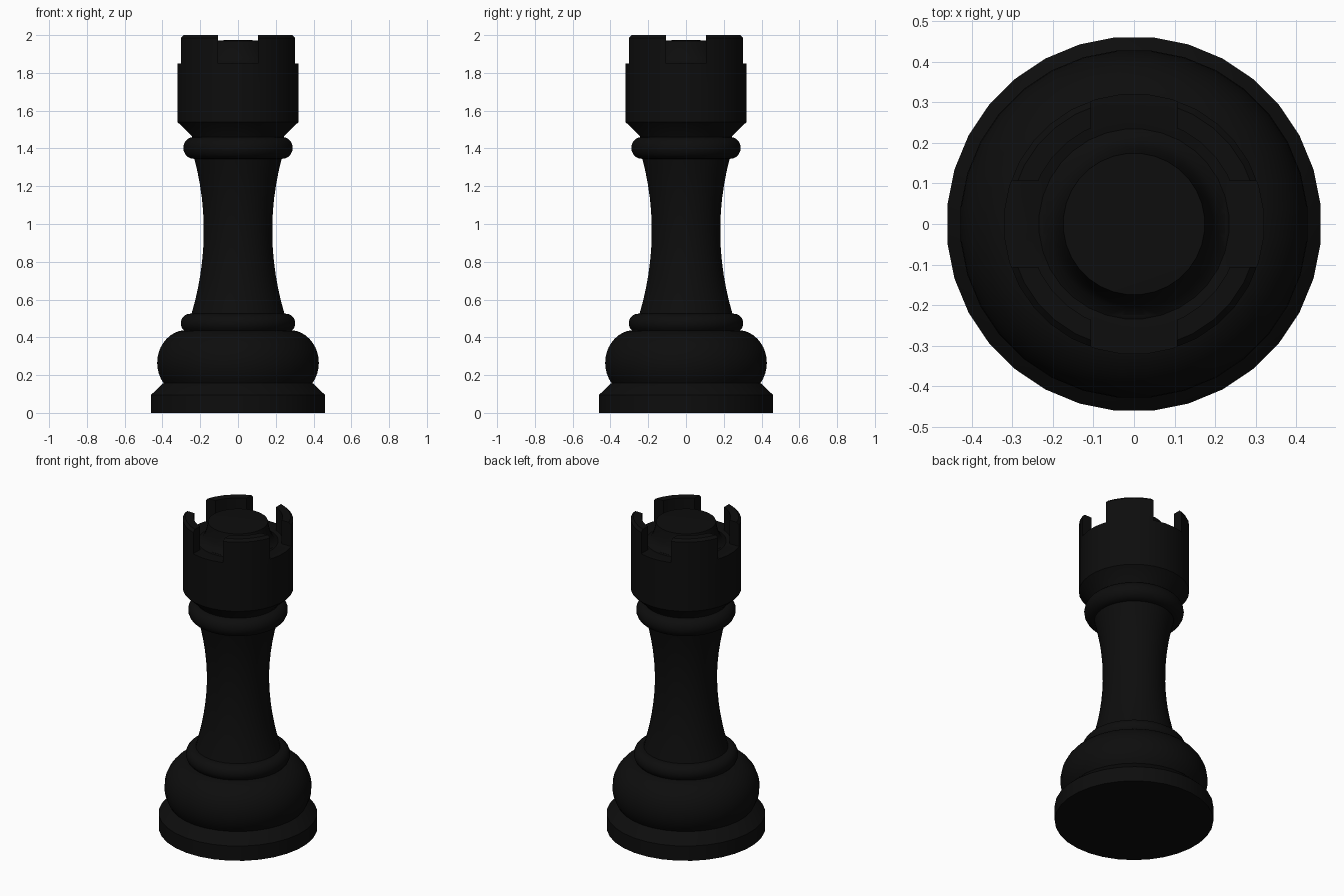
import bpy, bmesh, math

if "Cube" in bpy.data.objects:
    bpy.data.objects.remove(bpy.data.objects["Cube"])

N = 32
black = bpy.data.materials.new("black")
black.diffuse_color = (0.004, 0.004, 0.004, 1)
black.use_nodes = True
black.node_tree.nodes["Principled BSDF"].inputs["Base Color"].default_value = black.diffuse_color


def arc(cr, cz, rr, rz, a0, a1, n):
    """Points on an elliptical arc in the (radius, height) plane."""
    pts = []
    for i in range(n + 1):
        a = math.radians(a0 + (a1 - a0) * i / n)
        pts.append((cr + rr * math.cos(a), cz + rz * math.sin(a)))
    return pts


def lathe(name, profile):
    """Spin a profile that starts and ends on the axis."""
    bm = bmesh.new()
    rings = []
    for r, z in profile:
        if r < 1e-5:
            rings.append([bm.verts.new((0, 0, z))] * N)
        else:
            rings.append([bm.verts.new((r * math.cos(t), r * math.sin(t), z))
                          for t in (2 * math.pi * (i + 0.5) / N for i in range(N))])
    for a, b in zip(rings, rings[1:]):
        for i in range(N):
            j = (i + 1) % N
            bm.faces.new(list(dict.fromkeys((a[i], a[j], b[j], b[i]))))
    bmesh.ops.recalc_face_normals(bm, faces=bm.faces)
    me = bpy.data.meshes.new(name)
    bm.to_mesh(me)
    bm.free()
    ob = bpy.data.objects.new(name, me)
    bpy.context.collection.objects.link(ob)
    me.materials.append(black)
    return ob


def smooth(ob):
    bpy.ops.object.select_all(action='DESELECT')
    ob.select_set(True)
    bpy.context.view_layer.objects.active = ob
    bpy.ops.object.shade_smooth_by_angle(angle=math.radians(35))


# Body: foot, bulge, lower bead, waisted column, collar bead
body = [(0, 0), (0.463, 0), (0.463, 0.095), (0.40, 0.155)]
body += arc(0.27, 0.265, 0.16, 0.175, -38, 75, 12)
body += arc(0.255, 0.475, 0.05, 0.05, -50, 90, 7)
body += [(0.247, 0.525)]
for i in range(1, 13):
    z = 0.525 + 0.82 * i / 12
    d = z - 0.965
    k = 0.065 / 0.44 ** 2 if d < 0 else 0.05 / 0.38 ** 2
    body.append((0.182 + k * d * d, z))
body += arc(0.235, 1.403, 0.056, 0.058, -90, 90, 10)
body += [(0, 1.461)]
smooth(lathe("body", body))

# Crown: flared cup, rim wall, moat and raised central disc
crown = [(0, 1.45), (0.24, 1.45), (0.245, 1.465), (0.322, 1.54), (0.322, 1.985),
         (0.307, 2.0), (0.26, 2.0), (0.26, 1.85), (0.235, 1.845),
         (0.21, 1.86), (0.193, 1.89), (0.182, 1.93), (0.175, 1.97), (0, 1.975)]
tower = lathe("crown", crown)

# Four notches leave the battlements on the diagonals
for k in range(4):
    a = k * math.pi / 2
    bpy.ops.mesh.primitive_cube_add(
        size=1, location=(0.37 * math.cos(a), 0.37 * math.sin(a), 2.0), rotation=(0, 0, a))
    cut = bpy.context.object
    cut.name = "notch_cutter"
    cut.scale = (0.29, 0.212, 0.302)
    cut.hide_render = True
    cut.hide_set(True)
    mod = tower.modifiers.new("notch", 'BOOLEAN')
    mod.operation = 'DIFFERENCE'
    mod.solver = 'EXACT'
    mod.object = cut
bpy.context.view_layer.update()
dg = bpy.context.evaluated_depsgraph_get()
tower.data = bpy.data.meshes.new_from_object(tower.evaluated_get(dg))
tower.modifiers.clear()
for ob in [o for o in bpy.data.objects if o.name.startswith("notch_cutter")]:
    bpy.data.objects.remove(ob)
smooth(tower)
